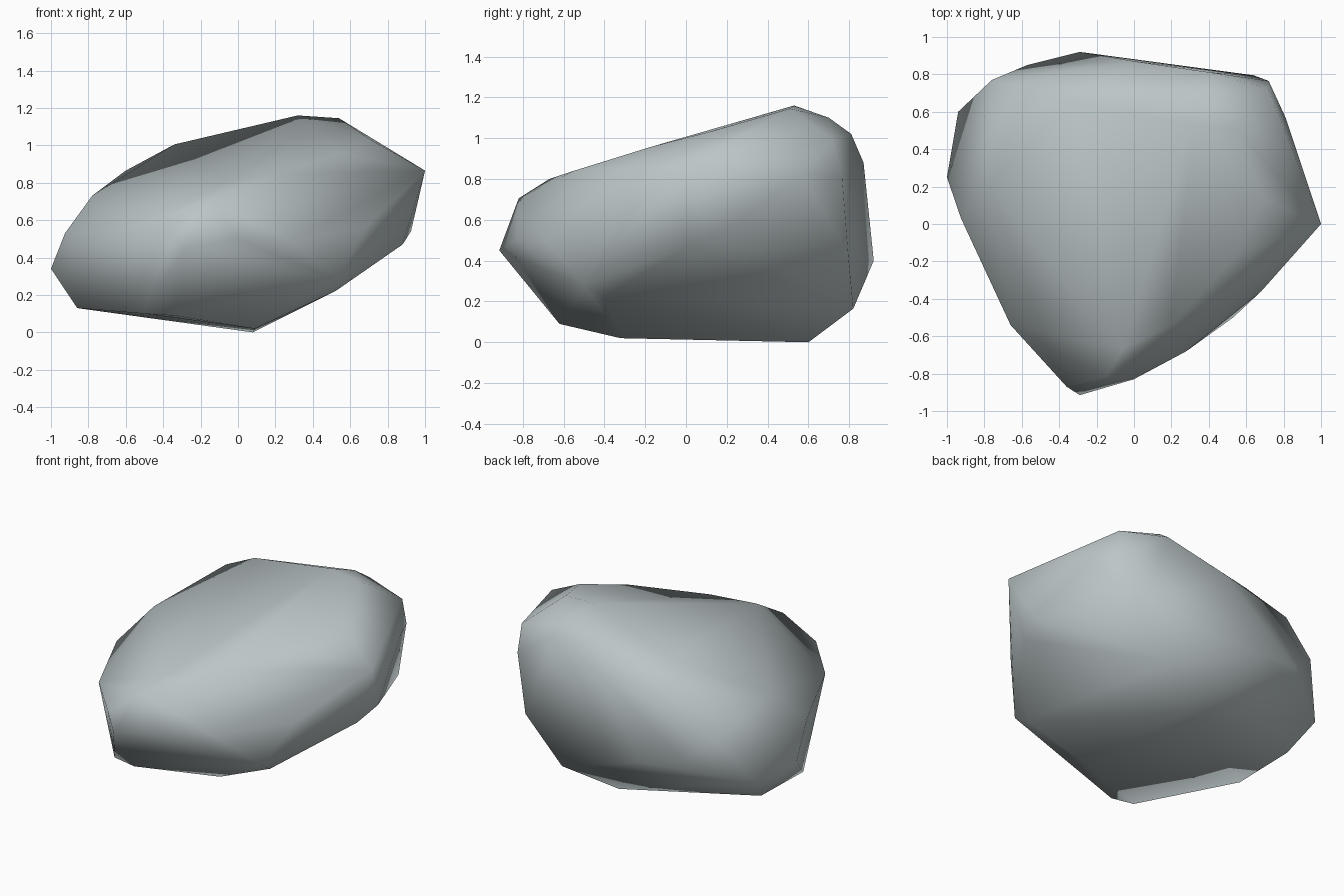
import bpy, bmesh

# Corner points of the boulder; its surface is their convex hull
base = [(.08, .6, 0), (.09, -.32, .02), (-.34, -.62, .09), (-.5, -.6, .1),
        (-.86, -.02, .13), (-.86, .43, .14), (.35, .82, .165), (.52, -.4, .22), (.53, -.5, .28)]
waist = [(-1, .25, .34), (-.94, .6, .31), (-.29, .92, .4), (.64, .795, .43),
         (.88, .01, .47), (.925, .17, .54), (.81, .57, .82), (.68, -.36, .56),
         (.28, -.68, .49), (0, -.83, .5), (-.29, -.915, .45), (-.36, -.87, .55),
         (-.66, -.54, .54), (-.925, .03, .53), (-.76, .77, .61), (-.57, .85, .45)]
crown = [(1, 0, .865), (.72, .765, .81), (.72, .72, .99), (.41, .81, 1.02), (.38, .7, 1.1),
         (0, .87, .88), (-.34, .66, 1.005), (-.6, .73, .865), (-.78, .22, .73),
         (.32, .53, 1.16), (.54, .51, 1.145), (.7, .13, 1.035), (.54, -.17, .958),
         (.2, -.54, .843), (-.06, -.67, .8), (-.15, -.82, .705)]

# Boulder body
bm = bmesh.new()
for p in base + waist + crown:
    bm.verts.new(p)
bmesh.ops.convex_hull(bm, input=bm.verts[:])
loose = [v for v in bm.verts if not v.link_faces]
bmesh.ops.delete(bm, geom=loose, context='VERTS')
bmesh.ops.recalc_face_normals(bm, faces=bm.faces[:])
for f in bm.faces:
    f.smooth = True

mesh = bpy.data.meshes.new("boulder")
bm.to_mesh(mesh)
bm.free()
boulder = bpy.data.objects.new("boulder", mesh)
bpy.context.collection.objects.link(boulder)

# Stone colour
stone = bpy.data.materials.new("grey stone")
stone.diffuse_color = (.5, .56, .57, 1)
mesh.materials.append(stone)
